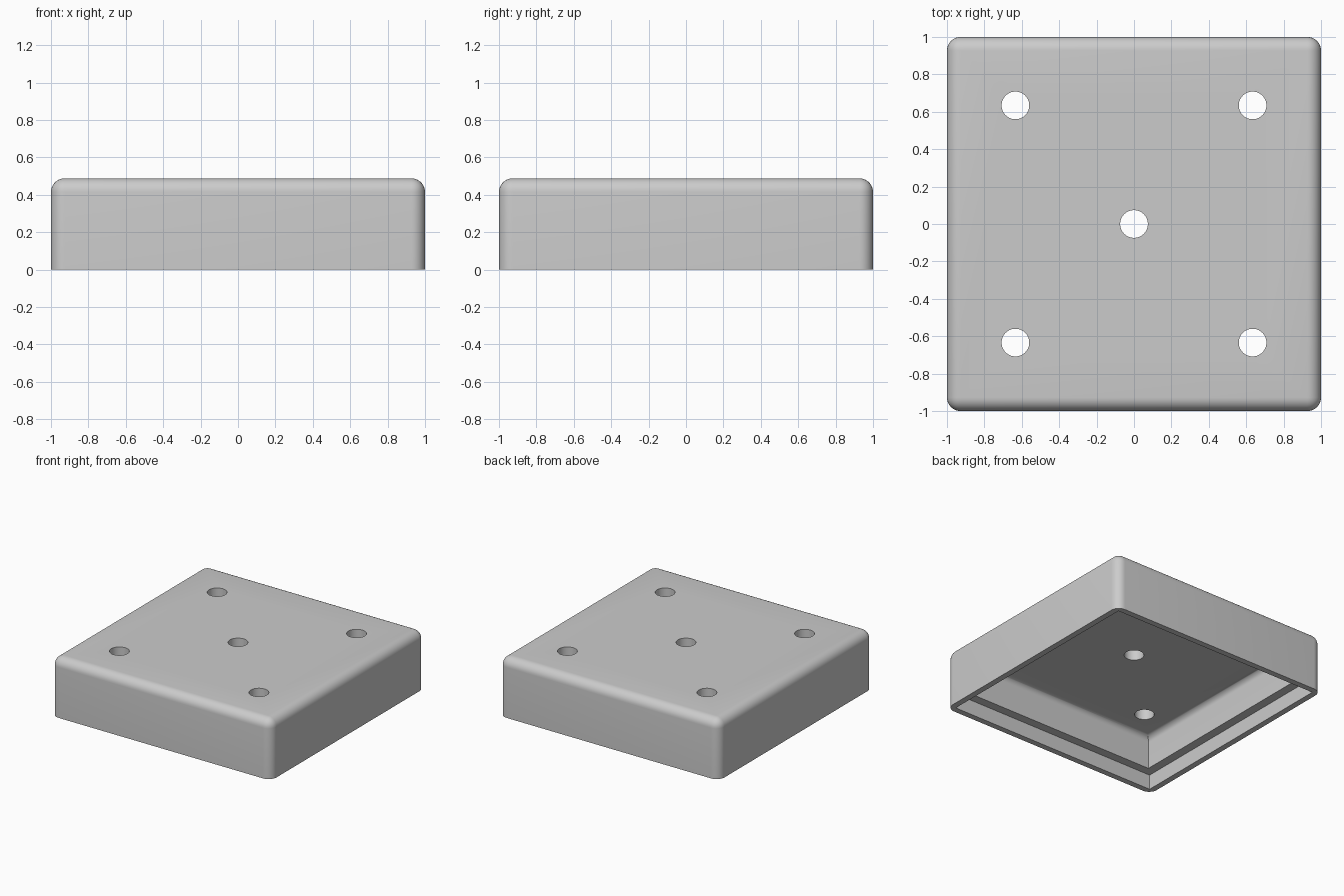
import bpy, bmesh
from mathutils import Matrix

if "Cube" in bpy.data.objects:
    bpy.data.objects.remove(bpy.data.objects["Cube"], do_unlink=True)

HEIGHT = 0.488
RADIUS = 0.073      # outer rounding and ledge width
RIM = 0.049         # wall thickness at the open bottom
LEDGE_Z = 0.122
CEILING_Z = 0.39
HOLE = 0.634        # hole offset from the centre

grey = bpy.data.materials.new("light_grey")
grey.use_nodes = True
colour = (0.6, 0.6, 0.6, 1)
grey.diffuse_color = colour
grey.node_tree.nodes["Principled BSDF"].inputs["Base Color"].default_value = colour


def finish(name, bm):
    mesh = bpy.data.meshes.new(name)
    bm.to_mesh(mesh)
    bm.free()
    mesh.materials.append(grey)
    obj = bpy.data.objects.new(name, mesh)
    bpy.context.collection.objects.link(obj)
    return obj


def block(name, half, z0, z1, radius=0, round_sides=False):
    """Square block whose top edges, and optionally upright edges, are rounded."""
    bm = bmesh.new()
    size = Matrix.Diagonal((2 * half, 2 * half, z1 - z0, 1))
    bmesh.ops.create_cube(bm, size=1, matrix=Matrix.Translation((0, 0, (z0 + z1) / 2)) @ size)
    if radius:
        def rounded(edge):
            a, b = (v.co.z for v in edge.verts)
            return min(a, b) > z1 - 0.001 or (round_sides and abs(a - b) > 0.001)
        bmesh.ops.bevel(bm, geom=[e for e in bm.edges if rounded(e)], offset=radius,
                        offset_type='OFFSET', segments=8, profile=0.5, affect='EDGES')
    return finish(name, bm)


def drill(name, x, y):
    bm = bmesh.new()
    bmesh.ops.create_cone(bm, cap_ends=True, segments=48, radius1=0.074, radius2=0.074,
                          depth=0.5, matrix=Matrix.Translation((x, y, HEIGHT)))
    return finish(name, bm)


# Rounded outer body
cover = block("box_cover", 1, 0, HEIGHT, RADIUS, True)

# Hollow with a stepped lip, and five through holes
cutters = [
    block("cavity_cutter", 1 - RIM - RADIUS, -0.2, CEILING_Z, RIM),
    block("lip_cutter", 1 - RIM, -0.1, LEDGE_Z),
]
spots = [(0, 0)] + [(x, y) for x in (-HOLE, HOLE) for y in (-HOLE, HOLE)]
cutters += [drill("hole_cutter", x, y) for x, y in spots]

bpy.ops.object.select_all(action='DESELECT')
cover.select_set(True)
bpy.context.view_layer.objects.active = cover
for cutter in cutters:
    cutter.hide_render = True
    mod = cover.modifiers.new("cut", 'BOOLEAN')
    mod.operation = 'DIFFERENCE'
    mod.solver = 'EXACT'
    mod.object = cutter
    bpy.ops.object.modifier_apply(modifier=mod.name)
    bpy.data.objects.remove(cutter, do_unlink=True)

bpy.ops.object.shade_smooth_by_angle(angle=0.52)
